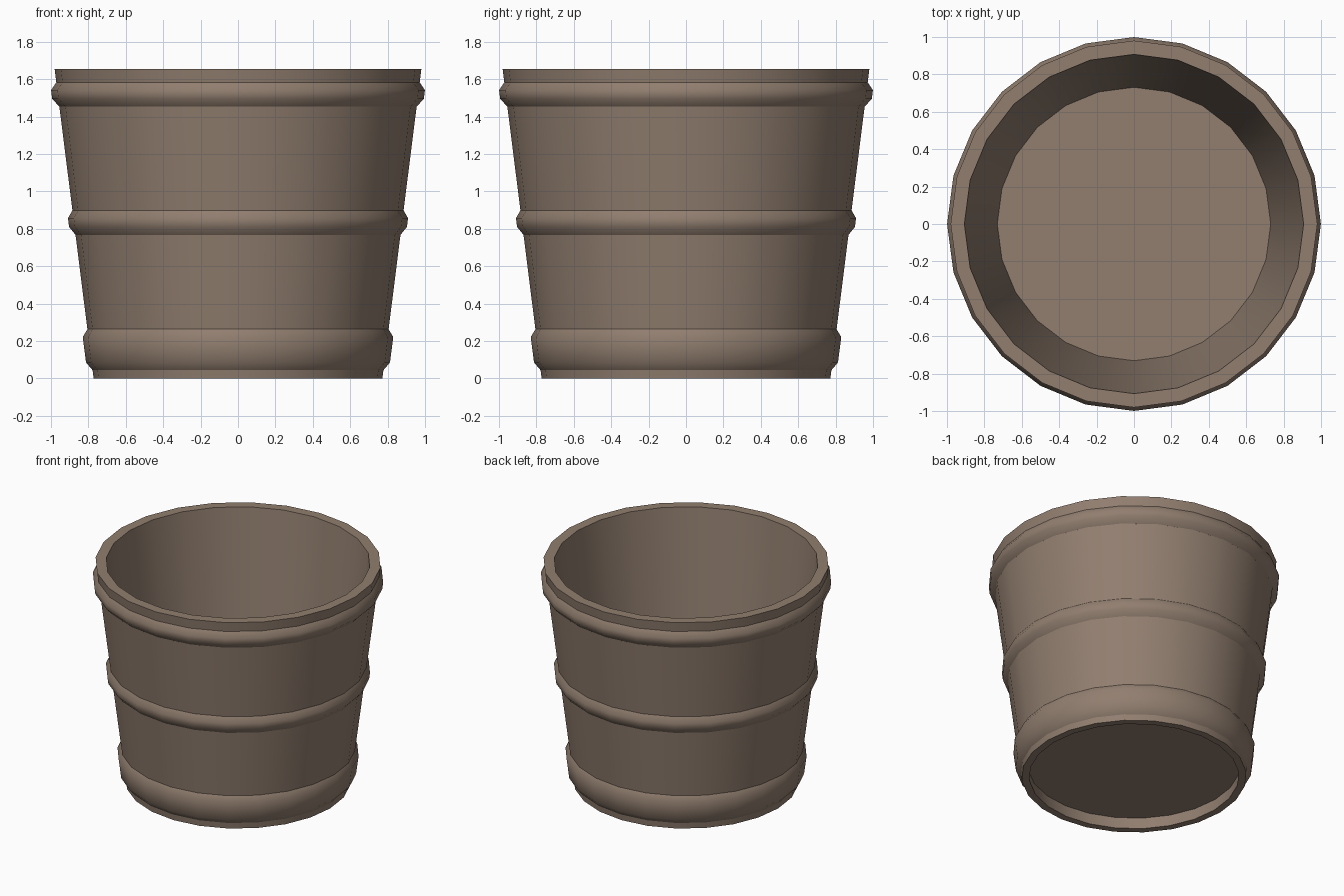
import bpy, bmesh, math

if "Cube" in bpy.data.objects:
    bpy.data.objects.remove(bpy.data.objects["Cube"])

SIDES = 24

wood = bpy.data.materials.new("weathered brown wood")
wood.diffuse_color = (0.283, 0.209, 0.159, 1)
wood.use_nodes = True
wood.node_tree.nodes["Principled BSDF"].inputs["Base Color"].default_value = wood.diffuse_color


def lathe(name, profile, closed, angle):
    """Spin a (radius, height) profile round the z axis."""
    bm = bmesh.new()
    rings = []
    for r, z in profile:
        rings.append([bm.verts.new((r * math.cos(2 * math.pi * i / SIDES),
                                    r * math.sin(2 * math.pi * i / SIDES), z))
                      for i in range(SIDES)])
    n = len(rings)
    for k in range(n if closed else n - 1):
        a, b = rings[k], rings[(k + 1) % n]
        for i in range(SIDES):
            j = (i + 1) % SIDES
            bm.faces.new((a[i], a[j], b[j], b[i]))
    if not closed:
        bm.faces.new(rings[0][::-1])
        bm.faces.new(rings[-1])
    mesh = bpy.data.meshes.new(name)
    bm.to_mesh(mesh)
    bm.free()
    mesh.materials.append(wood)
    obj = bpy.data.objects.new(name, mesh)
    bpy.context.collection.objects.link(obj)
    bpy.ops.object.select_all(action='DESELECT')
    obj.select_set(True)
    bpy.context.view_layer.objects.active = obj
    bpy.ops.object.shade_smooth_by_angle(angle=math.radians(angle))


def wall(z):
    """Outer radius of the tapered wall at a height."""
    return 0.772 + 0.126 * z


# tapered tub wall with open middle
lathe("tub_wall", [(wall(0), 0), (wall(1.655), 1.655), (0.907, 1.655), (0.72, 0)], True, 30)

# thin floor, raised above the bottom lip
lathe("tub_floor", [(0.729, 0.088), (0.731, 0.10)], False, 30)

# three raised hoops with chamfered edges: bottom z, top z, bulge
for name, low, high, bulge in (("bottom_hoop", 0.043, 0.265, 0.03),
                               ("middle_hoop", 0.767, 0.90, 0.029),
                               ("top_hoop", 1.452, 1.585, 0.033)):
    c = 0.043
    lathe(name, [(wall(low) - 0.001, low), (wall(low + c) + bulge, low + c),
                 (wall(high - c) + bulge, high - c), (wall(high) - 0.001, high)],
          False, 60)
    # hoops are open bands on the wall, so drop their end caps
    mesh = bpy.data.objects[name].data
    bm = bmesh.new()
    bm.from_mesh(mesh)
    bmesh.ops.delete(bm, geom=[f for f in bm.faces if len(f.verts) > 4], context='FACES_ONLY')
    bm.to_mesh(mesh)
    bm.free()
